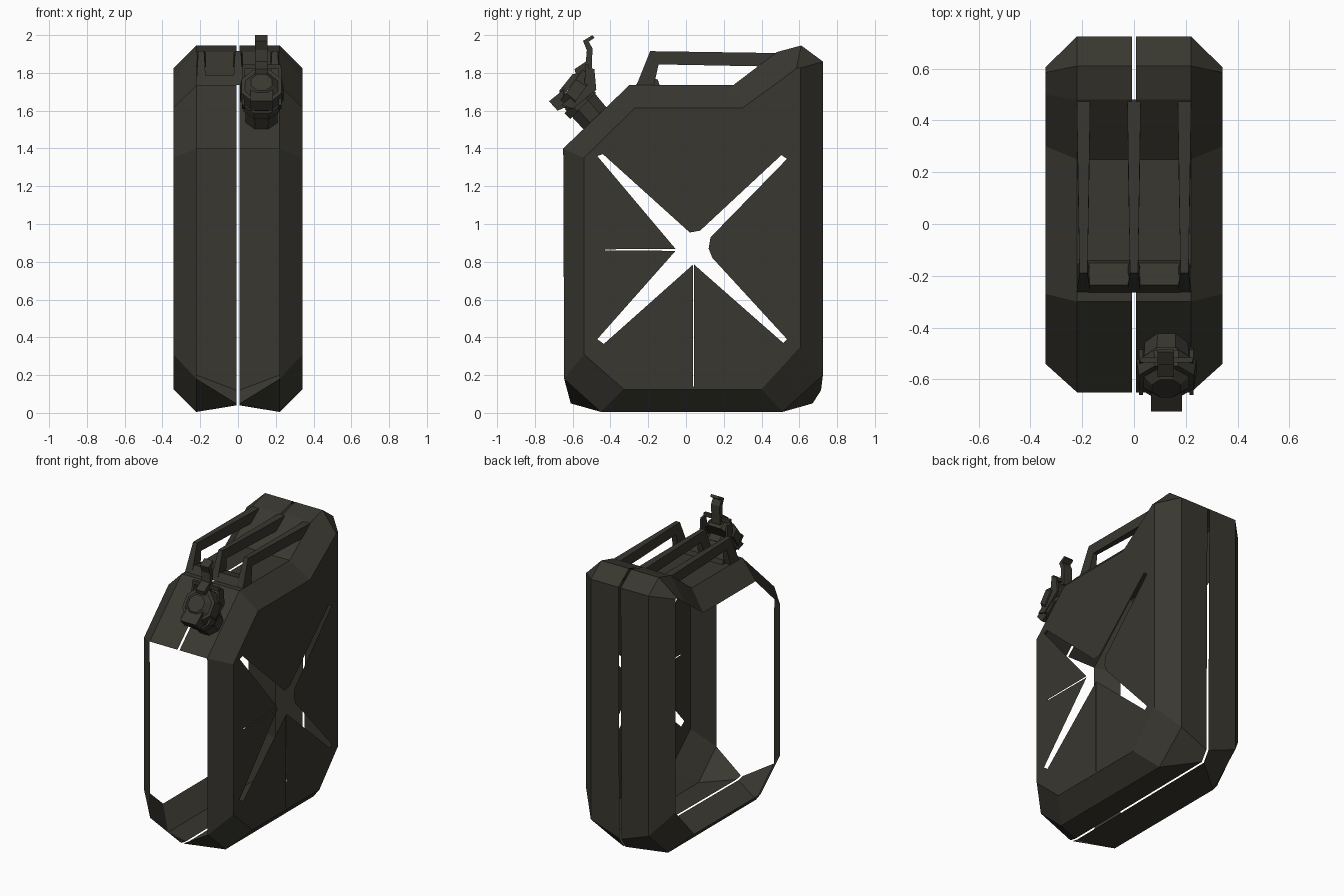
import bpy, bmesh, math
from mathutils import Vector, Matrix

if "Cube" in bpy.data.objects:
    bpy.data.objects.remove(bpy.data.objects["Cube"])

olive = bpy.data.materials.new("dark olive paint")
olive.diffuse_color = (0.040, 0.038, 0.029, 1)
olive.use_nodes = True
olive.node_tree.nodes["Principled BSDF"].inputs["Base Color"].default_value = olive.diffuse_color


def finish(bm, name):
    bmesh.ops.recalc_face_normals(bm, faces=bm.faces)
    me = bpy.data.meshes.new(name)
    bm.to_mesh(me)
    bm.free()
    me.materials.append(olive)
    ob = bpy.data.objects.new(name, me)
    bpy.context.collection.objects.link(ob)
    return ob


# side outlines in (y, z): edge of flat strip, edge of side panel, centre seam
outer = [(-.65, 1.40), (-.30, 1.735), (.25, 1.735), (.48, 1.91), (.61, 1.945),
         (.725, 1.86), (.725, .20), (.51, .005), (-.45, .005), (-.645, .18)]
inner = [(-.54, 1.35), (-.27, 1.615), (.30, 1.615), (.50, 1.76), (.585, 1.825),
         (.605, 1.825), (.605, .35), (.40, .125), (-.33, .125), (-.54, .31)]
seam = outer[:6] + [(.715, .12), (.67, .05), (-.56, .04), (-.61, .05)]
n = len(outer)

# can shell: two halves with an open centre seam, front strip left open
for side, label in ((1, "right"), (-1, "left")):
    bm = bmesh.new()
    ring = lambda pts, x: [bm.verts.new((side * x, y, z)) for y, z in pts]
    a, b, c = ring(inner, .342), ring(outer, .22), ring(seam, .008)
    for i in range(n):
        j = (i + 1) % n
        bm.faces.new((a[i], a[j], b[j], b[i]))
        if i != n - 1:
            bm.faces.new((b[i], b[j], c[j], c[i]))
    finish(bm, label + "_shell")

# right side panel with the open cross and two fine slits
star = [(.02, .955), (.075, .965), (.505, 1.365), (.535, 1.345), (.13, .93),
        (.12, .87), (.14, .82), (.535, .39), (.515, .37), (.043, .785),
        (.043, .14), (.037, .14), (.037, .785), (-.435, .365), (-.47, .39),
        (-.055, .858), (-.43, .860), (-.43, .866), (-.055, .868), (-.47, 1.36), (-.44, 1.37)]
bm = bmesh.new()
edges = []
for loop in (inner, star):
    vs = [bm.verts.new((.342, y, z)) for y, z in loop]
    edges += [bm.edges.new((vs[i], vs[(i + 1) % len(vs)])) for i in range(len(vs))]
bmesh.ops.triangle_fill(bm, edges=edges, use_beauty=True, normal=(1, 0, 0))
finish(bm, "right_side_panel")


# extruded plate from a (y, z) profile
def plate(name, pts, x0, x1):
    bm = bmesh.new()
    f = bm.faces.new([bm.verts.new((x0, y, z)) for y, z in pts])
    ext = bmesh.ops.extrude_face_region(bm, geom=[f])["geom"]
    for v in ext:
        if isinstance(v, bmesh.types.BMVert):
            v.co.x = x1
    return finish(bm, name)


# prism with a given side count between two points, separate end radii
def prism(name, p, q, r0, r1, sides):
    p, q = Vector(p), Vector(q)
    d = q - p
    bm = bmesh.new()
    m = Matrix.Translation((p + q) / 2) @ d.to_track_quat('Z', 'Y').to_matrix().to_4x4() \
        @ Matrix.Rotation(math.pi / sides, 4, 'Z')
    bmesh.ops.create_cone(bm, cap_ends=True, segments=sides, radius1=r0, radius2=r1,
                          depth=d.length, matrix=m)
    return finish(bm, name)


# three carrying handles with flared front feet
bar = [(.48, 1.905), (-.19, 1.915), (-.262, 1.735), (-.17, 1.735), (-.145, 1.845), (.38, 1.835)]
for x, label in ((-.195, "left"), (0, "middle"), (.195, "right")):
    ob = plate(label + "_handle", bar, x - .026, x + .026)
    for v in ob.data.vertices:                      # taper towards the front
        if -.2 < v.co.y < 0 and v.co.z > 1.8:
            v.co.x = x + (v.co.x - x) * .6
plate("handle_front_foot", [(-.265, 1.735), (-.235, 1.785), (-.15, 1.765), (-.14, 1.735)], -.18, .18)
plate("handle_rear_foot", [(.25, 1.735), (.47, 1.90), (.48, 1.88)], -.2, .2)

# spout neck, set on the front slope right of centre
cx = .125
prism("spout_neck", (cx, -.465, 1.54), (cx, -.575, 1.665), .09, .095, 8)
prism("spout_collar", (cx, -.545, 1.625), (cx, -.575, 1.655), .105, .105, 8)

# cap lid leaning forward, with a raised centre
prism("cap_lid", (cx, -.555, 1.69), (cx, -.61, 1.73), .125, .115, 8)
prism("cap_crown", (cx, -.61, 1.73), (cx, -.635, 1.75), .095, .06, 8)
plate("cap_front_lip", [(-.725, 1.65), (-.68, 1.60), (-.61, 1.63), (-.65, 1.71)], cx - .06, cx + .06)

# hinge arms either side of the cap
arm = [(-.66, 1.63), (-.60, 1.61), (-.475, 1.71), (-.485, 1.82), (-.53, 1.83), (-.54, 1.73)]
for x in (cx - .105, cx + .09):
    plate("cap_hinge_arm", arm, x, x + .015)

# locking lever standing above the cap
lever = [(-.58, 1.78), (-.50, 1.80), (-.495, 1.93), (-.515, 1.965), (-.485, 1.985),
         (-.495, 2.0), (-.545, 1.97), (-.525, 1.92), (-.53, 1.86), (-.59, 1.82)]
plate("locking_lever", lever, cx - .035, cx + .03)
plate("lever_cross_pin", [(-.535, 1.82), (-.515, 1.82), (-.515, 1.845), (-.535, 1.845)], cx - .1, cx + .1)
